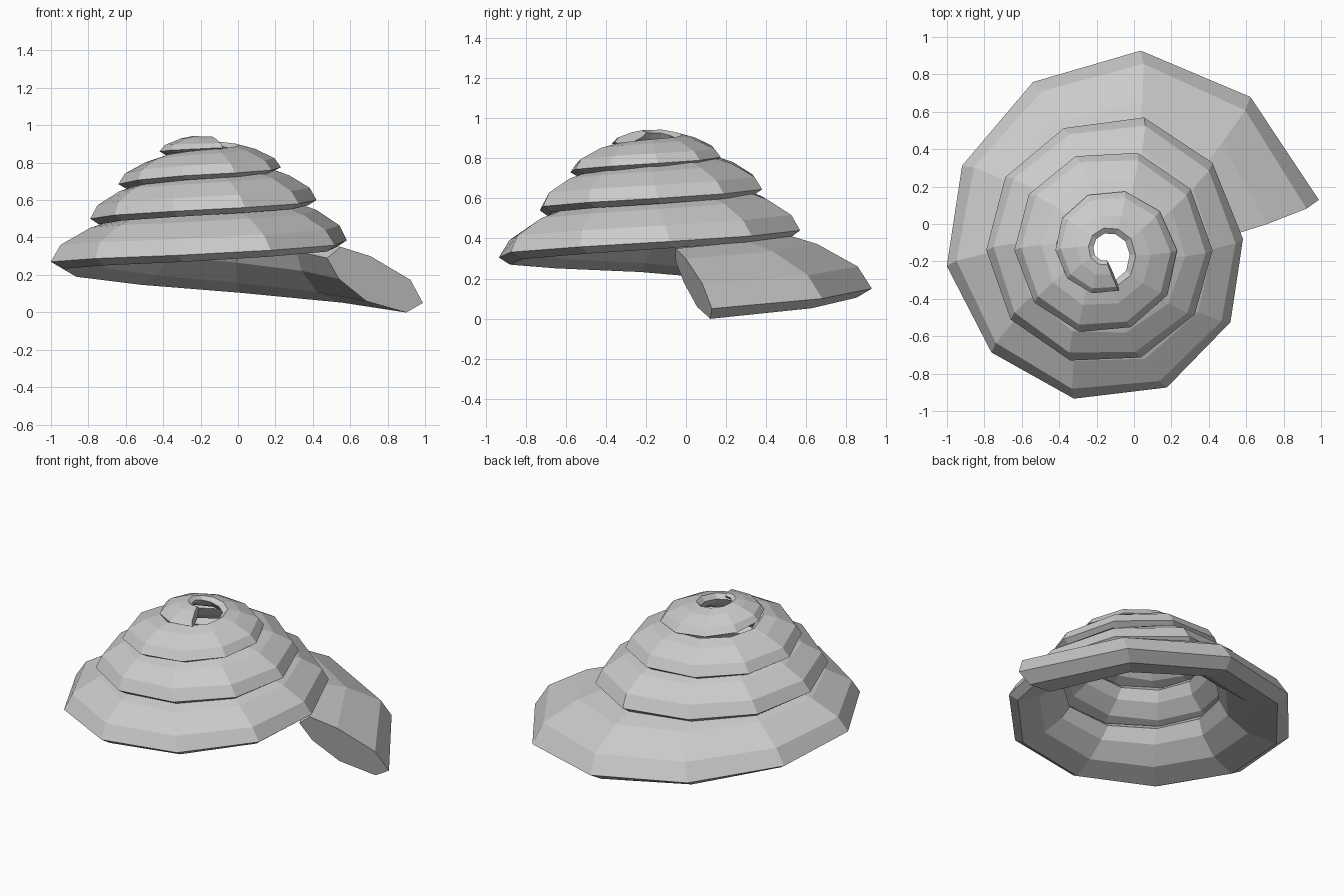
import bpy, bmesh
from math import cos, sin, radians

if "Cube" in bpy.data.objects:
    bpy.data.objects.remove(bpy.data.objects["Cube"])

AXIS = (-0.15, -0.14)      # spiral axis in plan
STEPS = 38                 # ten sides per turn


def interp(keys, i):
    for (a, va), (b, vb) in zip(keys, keys[1:]):
        if i <= b:
            return va + (vb - va) * (i - a) / (b - a)
    return keys[-1][1]


# How the rim radius, rim height, section width and section height change along the spiral
RADIUS = [(0, 1.17), (1, 1.126), (2, 1.083), (3, .98), (4, .892), (5, .855), (6, .821),
          (8, .803), (10, .735), (12, .738), (13, .69), (15, .64), (17, .62), (20, .57),
          (22, .547), (25, .49), (27, .459), (30, .38), (32, .33), (35, .27), (38, .228)]
RIM_Z = [(0, .05), (2, .15), (5, .27), (7, .305), (10, .385), (12, .44), (15, .50),
         (17, .54), (20, .60), (22, .645), (25, .685), (27, .73), (30, .775),
         (32, .805), (35, .86), (38, .88)]
WIDTH = [(0, .47), (5, .34), (10, .26), (20, .23), (30, .22), (38, .15)]
HEIGHT = [(0, .30), (5, .22), (10, .195), (20, .16), (30, .12), (38, .06)]
TWIST = [(0, 13.3), (3, 5.5), (9, 6), (12, 2), (14, 0), (38, 0)]

# Eight-sided section: inward from the rim, upward from the rim
SECTION = [(0, 0), (.16, .41), (.64, .83), (1, 1),
           (1.15, .8), (1, .43), (.66, .03), (.19, -.17)]
LEAN = 0.25                # sections lean back along the path

bm = bmesh.new()
rings = []
for i in range(STEPS + 1):
    a = radians(36 * i + interp(TWIST, i))
    r0, z0 = interp(RADIUS, i), interp(RIM_Z, i)
    w, h = interp(WIDTH, i), interp(HEIGHT, i)
    ring = []
    for u, v in SECTION:
        r, dz = r0 - u * w, v * h
        t = -LEAN * dz
        ring.append(bm.verts.new((AXIS[0] + r * cos(a) - t * sin(a),
                                  AXIS[1] + r * sin(a) + t * cos(a), z0 + dz)))
    rings.append(ring)

# Skin the spiral and close both ends
n = len(SECTION)
for p, q in zip(rings, rings[1:]):
    for k in range(n):
        m = (k + 1) % n
        bm.faces.new((p[k], q[k], q[m], p[m]))
bm.faces.new(rings[0])
bm.faces.new(rings[-1][::-1])
bmesh.ops.recalc_face_normals(bm, faces=bm.faces[:])

mesh = bpy.data.meshes.new("spiral_shell")
bm.to_mesh(mesh)
bm.free()
shell = bpy.data.objects.new("spiral_shell", mesh)
bpy.context.collection.objects.link(shell)
